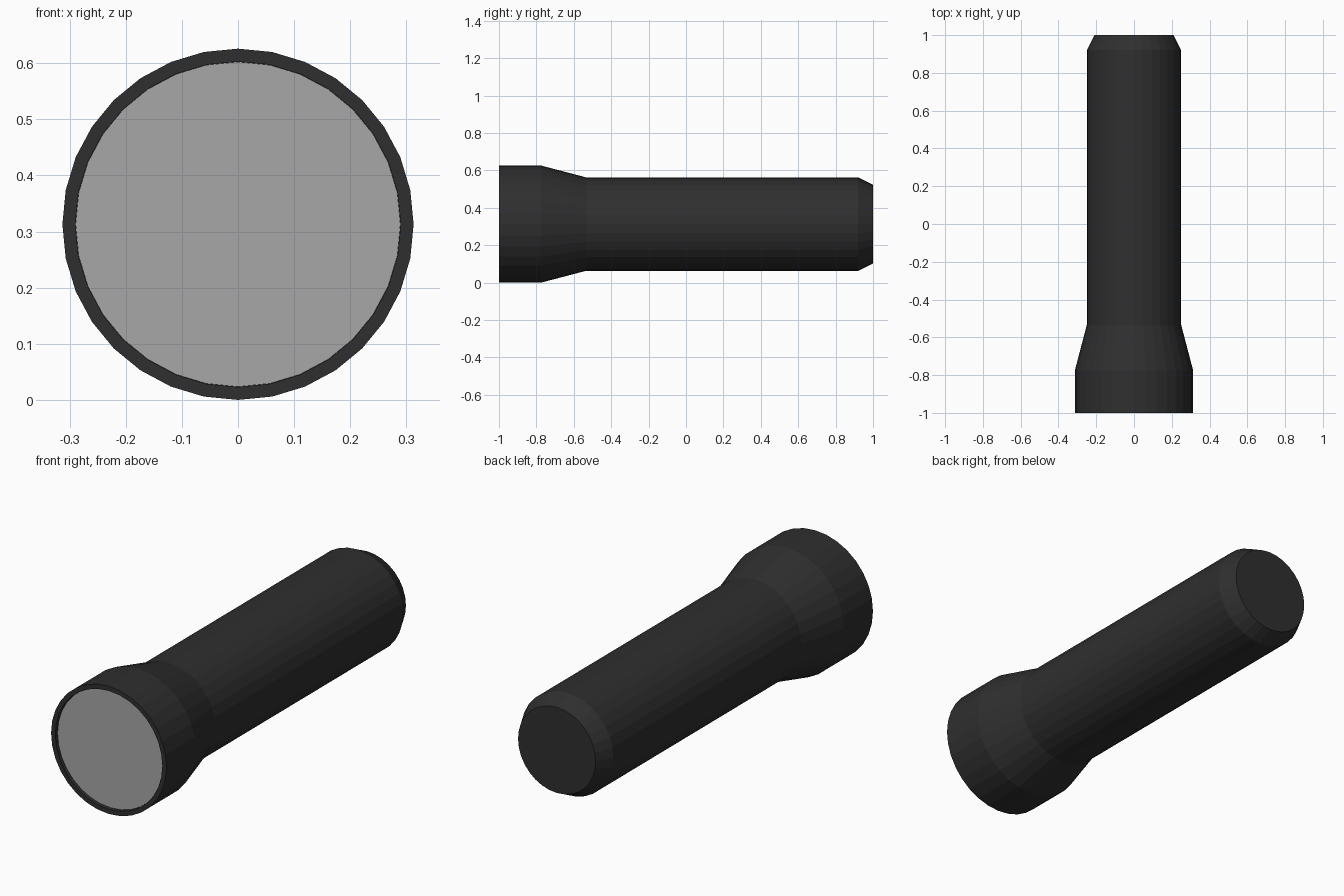
import bpy, bmesh, math

if "Cube" in bpy.data.objects:
    bpy.data.objects.remove(bpy.data.objects["Cube"])

SIDES = 32
CENTER_Z = 0.313


def material(name, color):
    m = bpy.data.materials.new(name)
    m.diffuse_color = (*color, 1.0)
    m.use_nodes = True
    m.node_tree.nodes["Principled BSDF"].inputs["Base Color"].default_value = m.diffuse_color
    return m


def lathe(name, profile, mat, cap_start=False, cap_end=False):
    """Revolve (y, radius) points around the lengthwise y axis."""
    bm = bmesh.new()
    rings = []
    for y, r in profile:
        rings.append([bm.verts.new((r * math.sin(2 * math.pi * i / SIDES), y,
                                    CENTER_Z + r * math.cos(2 * math.pi * i / SIDES)))
                      for i in range(SIDES)])
    for a, b in zip(rings, rings[1:]):
        for i in range(SIDES):
            j = (i + 1) % SIDES
            bm.faces.new((a[i], a[j], b[j], b[i]))
    if cap_start:
        bm.faces.new(rings[0])
    if cap_end:
        bm.faces.new(rings[-1])
    bmesh.ops.recalc_face_normals(bm, faces=bm.faces)
    mesh = bpy.data.meshes.new(name)
    bm.to_mesh(mesh)
    bm.free()
    mesh.materials.append(mat)
    obj = bpy.data.objects.new(name, mesh)
    bpy.context.collection.objects.link(obj)
    return obj


black = material("black_casing", (0.028, 0.028, 0.028))
grey = material("grey_lens", (0.39, 0.39, 0.39))

# Casing: recessed lens seat, rim, flared head, tube and tapered tail cap
lathe("casing", [(-0.975, 0.29), (-1.0, 0.29), (-1.0, 0.313), (-0.775, 0.313),
                 (-0.535, 0.25), (0.92, 0.25), (1.0, 0.21)],
      black, cap_start=True, cap_end=True)

# Lens: thin disc set just behind the rim
lathe("lens", [(-0.983, 0.2895), (-0.976, 0.2895)], grey, cap_start=True, cap_end=True)
